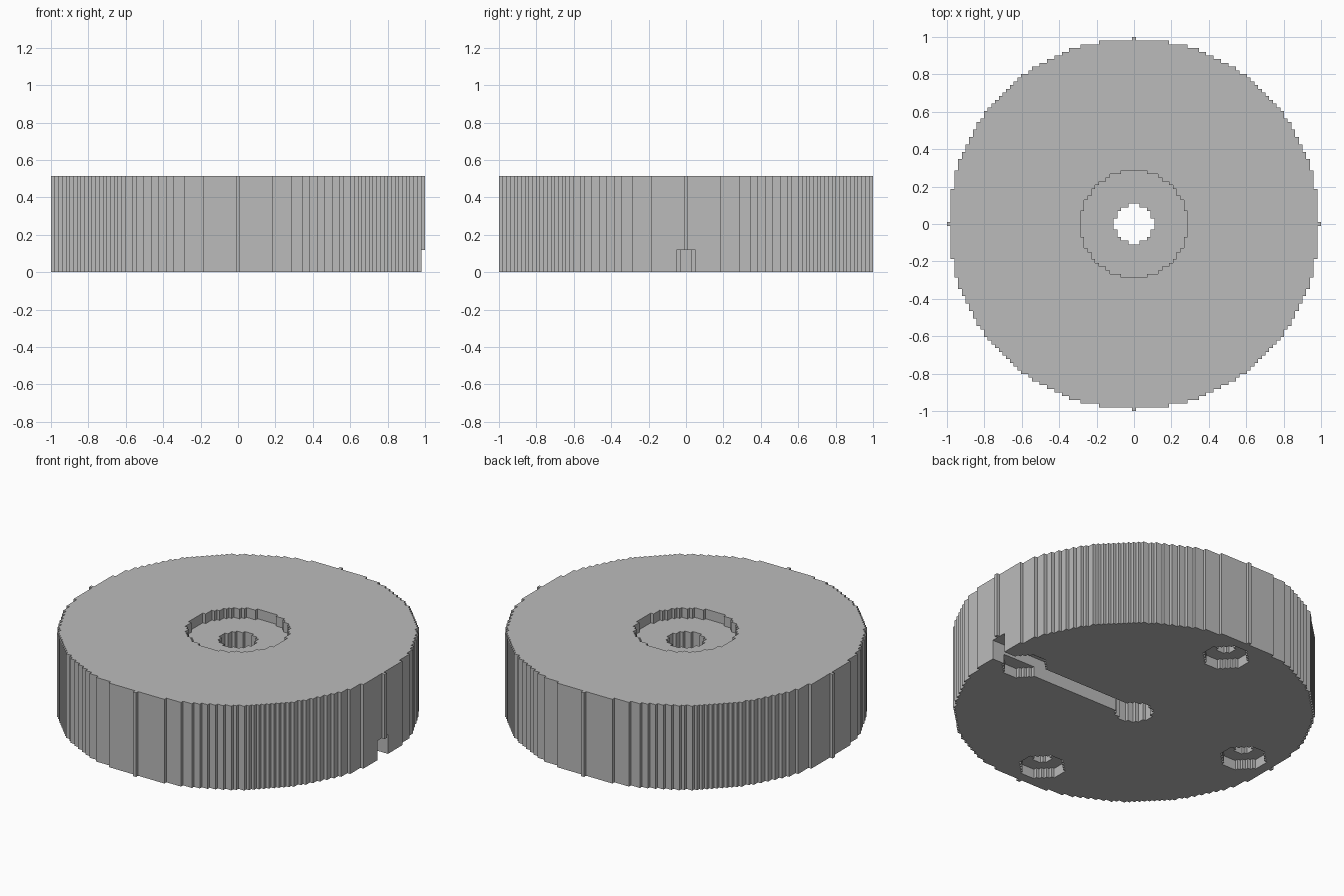
import bpy
import bmesh

if "Cube" in bpy.data.objects:
    bpy.data.objects.remove(bpy.data.objects["Cube"], do_unlink=True)

# Stepped round base: everything sits on a grid of small square cells
N = 50                       # cells from the centre to the rim
CELL = 2 / (2 * N + 1)
LEVELS = [0, 3, 6, 23, 26]   # heights, in cells, where the plan changes
BORE, RECESS, POCKET, SCREW = 27, 206, 40, 6   # squared radii in cells
POCKET_AT = 40
CHANNEL_HALF = 2


def disc(i, j, r2, ci=0, cj=0):
    return (i - ci) ** 2 + (j - cj) ** 2 <= r2


def in_pocket(i, j, r2):
    return any(disc(i, j, r2, ci, cj) for ci, cj in
               ((POCKET_AT, 0), (-POCKET_AT, 0), (0, POCKET_AT), (0, -POCKET_AT)))


def solid(i, j, layer):
    """True where the base has material."""
    if layer < 0 or layer >= len(LEVELS) - 1:
        return False
    if not disc(i, j, N * N) or disc(i, j, BORE):
        return False
    if layer == 3 and disc(i, j, RECESS):            # round recess in the top
        return False
    if layer <= 1 and i > 0 and abs(j) <= CHANNEL_HALF:   # cable channel
        return False
    if layer == 0 and in_pocket(i, j, POCKET):       # four pockets underneath
        return False
    if layer == 1 and in_pocket(i, j, SCREW):        # small holes in the pockets
        return False
    return True


# Each direction with the corners of its cell face, counter-clockwise outside
SIDES = {
    (1, 0, 0): ((1, 0, 0), (1, 1, 0), (1, 1, 1), (1, 0, 1)),
    (-1, 0, 0): ((0, 1, 0), (0, 0, 0), (0, 0, 1), (0, 1, 1)),
    (0, 1, 0): ((1, 1, 0), (0, 1, 0), (0, 1, 1), (1, 1, 1)),
    (0, -1, 0): ((0, 0, 0), (1, 0, 0), (1, 0, 1), (0, 0, 1)),
    (0, 0, 1): ((0, 0, 1), (1, 0, 1), (1, 1, 1), (0, 1, 1)),
    (0, 0, -1): ((0, 1, 0), (1, 1, 0), (1, 0, 0), (0, 0, 0)),
}

bm = bmesh.new()
corners = {}


def corner(i, j, k):
    key = (i, j, k)
    if key not in corners:
        corners[key] = bm.verts.new(((i - 0.5) * CELL, (j - 0.5) * CELL,
                                     LEVELS[k] * CELL))
    return corners[key]


# Skin the exposed sides of the solid cells
for i in range(-N, N + 1):
    for j in range(-N, N + 1):
        for k in range(len(LEVELS) - 1):
            if not solid(i, j, k):
                continue
            for (di, dj, dk), quad in SIDES.items():
                if not solid(i + di, j + dj, k + dk):
                    bm.faces.new([corner(i + a, j + b, k + c) for a, b, c in quad])

mesh = bpy.data.meshes.new("round_base")
bm.to_mesh(mesh)
bm.free()
base = bpy.data.objects.new("round_base", mesh)
bpy.context.collection.objects.link(base)

# Plain grey material
grey = bpy.data.materials.new("plain_grey")
grey.use_nodes = True
colour = (0.5, 0.5, 0.5, 1)
grey.diffuse_color = colour
grey.node_tree.nodes["Principled BSDF"].inputs["Base Color"].default_value = colour
mesh.materials.append(grey)
